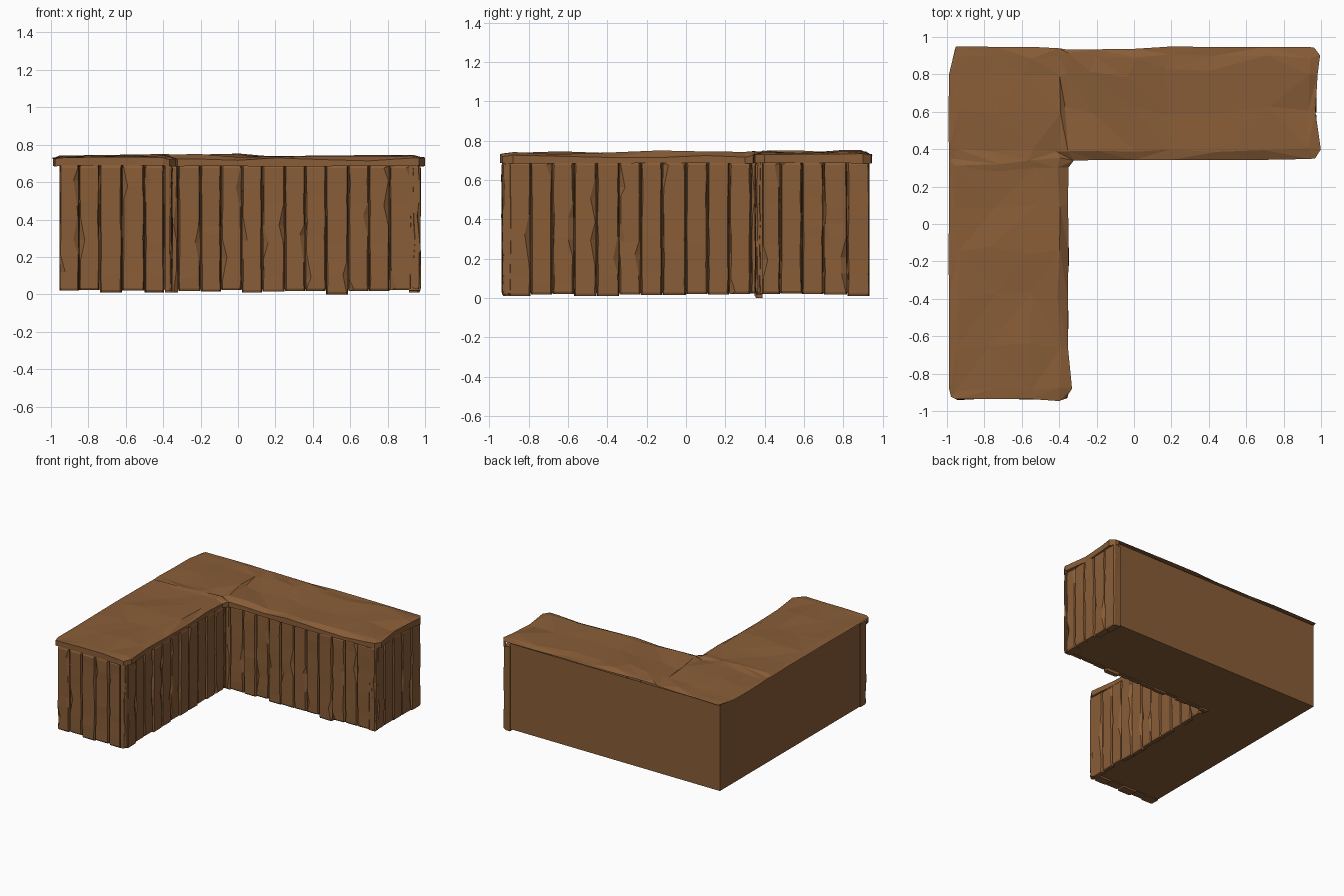
import bpy, bmesh, random
from mathutils import Vector

if "Cube" in bpy.data.objects:
    bpy.data.objects.remove(bpy.data.objects["Cube"])

random.seed(11)
wood = bpy.data.materials.new("brown_wood")
wood.diffuse_color = (0.25, 0.11, 0.039, 1)
wood.use_nodes = True
wood.node_tree.nodes["Principled BSDF"].inputs["Base Color"].default_value = wood.diffuse_color


def finish(name, bm):
    bmesh.ops.recalc_face_normals(bm, faces=bm.faces[:])
    me = bpy.data.meshes.new(name)
    bm.to_mesh(me)
    bm.free()
    me.materials.append(wood)
    ob = bpy.data.objects.new(name, me)
    bpy.context.collection.objects.link(ob)
    return ob


def jit(a):
    return random.uniform(-a, a)


# Plain L-shaped carcass behind the planks, open under the countertop
bm = bmesh.new()
outline = [(-0.95, -0.865), (-0.385, -0.865), (-0.385, 0.385),
           (0.92, 0.385), (0.92, 0.925), (-0.95, 0.925)]
base = bm.faces.new([bm.verts.new((x, y, 0.025)) for x, y in outline])
ext = bmesh.ops.extrude_face_region(bm, geom=[base], use_keep_orig=True)
for v in ext["geom"]:
    if isinstance(v, bmesh.types.BMVert):
        v.co.z = 0.715
lid = [f for f in bm.faces if f.calc_center_median().z > 0.7]
bmesh.ops.delete(bm, geom=lid, context="FACES_ONLY")
finish("counter_body", bm)


# One rough plank: stacked chamfered sections with worn edges
def add_plank(bm, origin, along, out, u0, u1, t, bottom):
    u0, u1 = u0 + 0.001, u1 - 0.001
    t += jit(0.005)
    width = u1 - u0
    levels = [bottom, bottom + 0.012]
    levels += [0.69 * k / 7 + jit(0.03) for k in range(1, 7)] + [0.675, 0.69]
    rings = []
    for i, z in enumerate(levels):
        worn = [0.003 + random.random() * 0.005 for _ in range(2)]
        if random.random() < 0.14:
            worn[random.randrange(2)] = min(0.028, width * 0.35)
        a, b = u0 + random.random() * 0.003, u1 - random.random() * 0.003
        d = t - (0.006 if i in (0, len(levels) - 1) else 0)
        sect = [(u0, -0.005), (a, d - 0.012), (a + worn[0], d + jit(0.002)),
                (b - worn[1], d + jit(0.002)), (b, d - 0.012), (u1, -0.005)]
        rings.append([bm.verts.new(origin + along * u + out * w + Vector((0, 0, z)))
                      for u, w in sect])
    for lo, hi in zip(rings, rings[1:]):
        for k in range(6):
            n = (k + 1) % 6
            bm.faces.new((lo[k], lo[n], hi[n], hi[k]))
    bm.faces.new(rings[0])
    bm.faces.new(rings[-1])


def plank_wall(name, origin, along, out, edges, t, low_plank=None):
    bm = bmesh.new()
    for n, (u0, u1) in enumerate(zip(edges, edges[1:])):
        bottom = 0.0 if n == low_plank else random.choice([0.01, 0.015, 0.018, 0.02, 0.022])
        add_plank(bm, Vector(origin), Vector(along), Vector(out), u0, u1, t, bottom)
    finish(name, bm)


X, Y = (1, 0, 0), (0, 1, 0)
# Planks on the four customer-facing sides; one reaches the ground
plank_wall("front_end_planks", (0, -0.865, 0), X, (0, -1, 0),
           [-0.955, -0.85, -0.74, -0.62, -0.50, -0.395, -0.352], 0.07)
plank_wall("inner_side_planks", (-0.385, 0, 0), Y, X,
           [-0.937, -0.90, -0.79, -0.68, -0.57, -0.455, -0.34, -0.23,
            -0.12, 0.0, 0.11, 0.22, 0.33, 0.385], 0.031)
plank_wall("inner_front_planks", (0, 0.385, 0), X, (0, -1, 0),
           [-0.385, -0.32, -0.20, -0.09, 0.02, 0.13, 0.25, 0.36, 0.47,
            0.59, 0.70, 0.81, 0.93, 0.975], 0.031, 8)
plank_wall("right_end_planks", (0.92, 0, 0), Y, X,
           [0.355, 0.385, 0.48, 0.59, 0.70, 0.82, 0.935], 0.053)

# Rough hewn L-shaped countertop, an open shell lipped on the plank sides
xs = [-0.99, -0.95, -0.75, -0.55, -0.40, -0.352, -0.2, 0.0, 0.2, 0.45, 0.7, 0.94, 0.99]
ys = [-0.935, -0.88, -0.65, -0.4, -0.15, 0.1, 0.30, 0.342, 0.40, 0.6, 0.8, 0.90, 0.948]
nudge = {(0, 0): (0.012, 0.012), (5, 0): (-0.015, 0.0), (5, 1): (0.022, 0),
         (4, 0): (0, -0.01), (5, 7): (0.03, -0.003), (12, 7): (-0.02, 0.01),
         (12, 8): (0.008, 0), (12, 9): (-0.02, 0), (12, 10): (-0.01, 0),
         (12, 11): (0.006, 0), (12, 12): (-0.025, -0.008), (0, 12): (0.03, -0.02),
         (4, 12): (0, -0.01), (5, 12): (0, -0.015), (6, 12): (0, -0.015),
         (7, 12): (0, -0.01), (0, 11): (0.012, -0.05), (11, 7): (0, 0.004)}
bm = bmesh.new()
grid = {}


def vert(i, j):
    if (i, j) not in grid:
        dx, dy = nudge.get((i, j), (0, 0))
        inner = i >= 5 and j <= 7
        back_left = i == 0 or j == 12
        edge = back_left or i == 12 or j == 0 or inner
        s = 0.002 if edge else 0.04
        if i in (1, 4, 11) or j in (1, 8, 11):
            s = min(s, 0.015)
        hump = 0.007 * max(0, 1 - abs(xs[i]))
        if inner:
            z = 0.722 + jit(0.009)
        elif back_left:
            z = 0.727 + hump * 0.6 + jit(0.004)
        elif edge:
            z = 0.732 + jit(0.004)
        else:
            z = 0.735 + hump + jit(0.011)
        grid[i, j] = bm.verts.new((xs[i] + dx + jit(s), ys[j] + dy + jit(s), z))
    return grid[i, j]


for i in range(12):
    for j in range(12):
        if i < 5 or j >= 7:
            q = [vert(i, j), vert(i + 1, j), vert(i + 1, j + 1), vert(i, j + 1)]
            k = random.randrange(2)
            bm.faces.new((q[k], q[k + 1], q[k + 2]))
            bm.faces.new((q[k], q[k + 2], q[(k + 3) % 4]))

# Lip hanging from the front, inner and right edges, returning at both ends
ring = [(0, 1)] + [(i, 0) for i in range(6)] + [(5, j) for j in range(1, 8)]
ring += [(i, 7) for i in range(6, 13)] + [(12, j) for j in range(8, 13)] + [(11, 12)]
low = []
for key in ring:
    x, y, z = grid[key].co
    low.append(bm.verts.new((x, y, 0.685 + jit(0.003))))
for n in range(len(ring) - 1):
    bm.faces.new((grid[ring[n]], low[n], low[n + 1], grid[ring[n + 1]]))
finish("countertop", bm)
